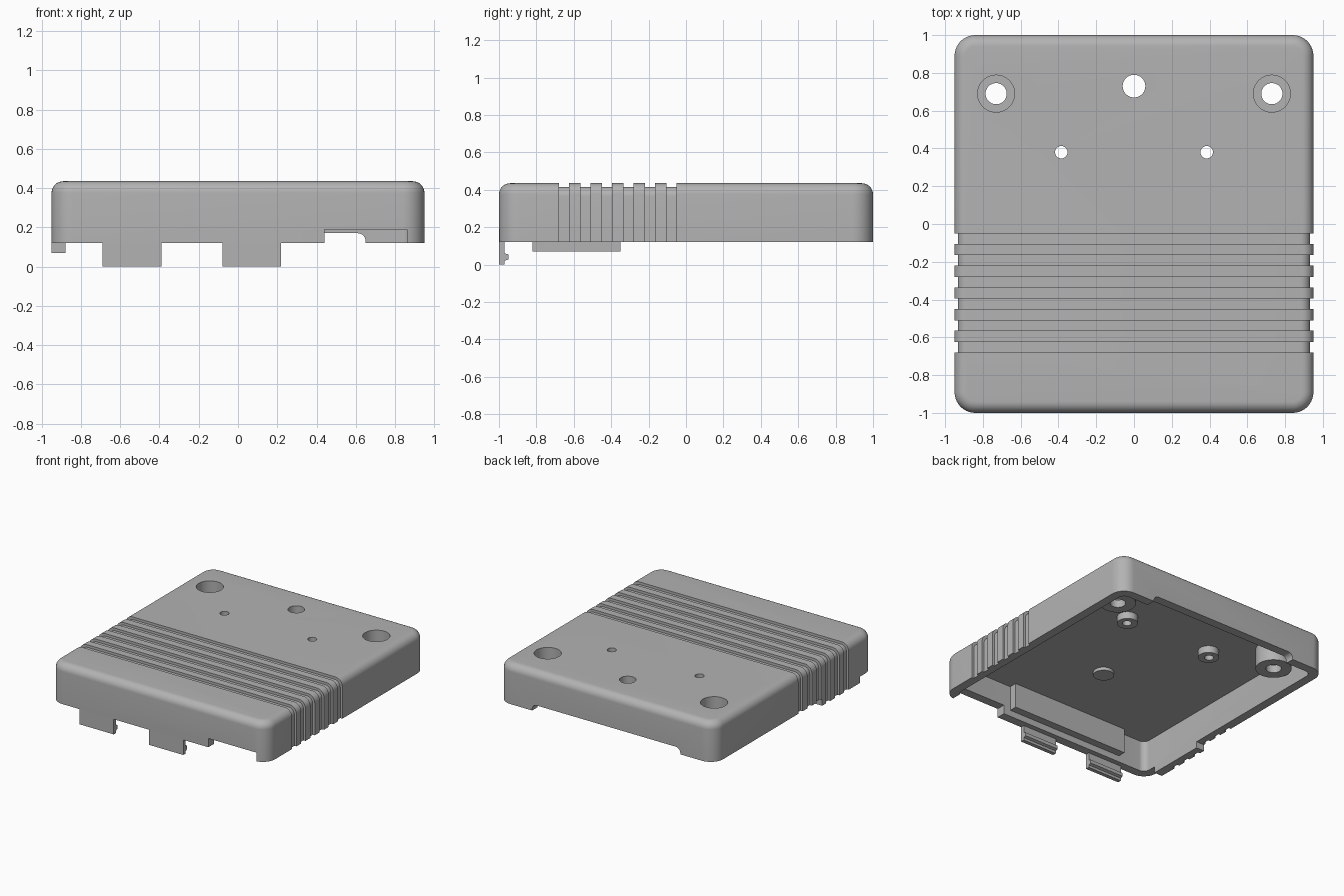
import bpy, bmesh
from mathutils import Matrix, Vector

if "Cube" in bpy.data.objects:
    bpy.data.objects.remove(bpy.data.objects["Cube"], do_unlink=True)

grey = bpy.data.materials.new("light_grey_plastic")
grey.use_nodes = True
COLOR = (0.45, 0.45, 0.45, 1)
grey.diffuse_color = COLOR
grey.node_tree.nodes["Principled BSDF"].inputs["Base Color"].default_value = COLOR


def finish(bm, name):
    mesh = bpy.data.meshes.new(name)
    bmesh.ops.recalc_face_normals(bm, faces=bm.faces)
    bm.to_mesh(mesh)
    bm.free()
    mesh.materials.append(grey)
    obj = bpy.data.objects.new(name, mesh)
    bpy.context.collection.objects.link(obj)
    return obj


def add_box(bm, x0, x1, y0, y1, z0, z1):
    size = Matrix.Diagonal((x1 - x0, y1 - y0, z1 - z0, 1))
    mid = Matrix.Translation(((x0 + x1) / 2, (y0 + y1) / 2, (z0 + z1) / 2))
    return bmesh.ops.create_cube(bm, size=1, matrix=mid @ size)["verts"]


def box(name, *bounds):
    bm = bmesh.new()
    add_box(bm, *bounds)
    return finish(bm, name)


def bevel_edges(bm, edges, radius, segments):
    bmesh.ops.bevel(bm, geom=edges, offset=radius, segments=segments,
                    affect='EDGES', profile=0.5)


def rounded_box(name, bounds, corner, rim=0, axis=2):
    """Box with its edges along one axis rounded, then optionally its top rim."""
    bm = bmesh.new()
    add_box(bm, *bounds)
    along = [e for e in bm.edges
             if abs((e.verts[0].co - e.verts[1].co).normalized()[axis]) > 0.9]
    bevel_edges(bm, along, corner, 10)
    if rim:
        top = max(v.co.z for v in bm.verts)
        bevel_edges(bm, [e for e in bm.edges
                         if all(v.co.z > top - 1e-4 for v in e.verts)], rim, 8)
    return finish(bm, name)


def cylinder(name, x, y, r, z0, z1):
    bm = bmesh.new()
    bmesh.ops.create_cone(bm, cap_ends=True, segments=40, radius1=r, radius2=r,
                          depth=z1 - z0,
                          matrix=Matrix.Translation((x, y, (z0 + z1) / 2)))
    return finish(bm, name)


def combine(target, tool, operation):
    mod = target.modifiers.new("combine", 'BOOLEAN')
    mod.operation, mod.solver, mod.object = operation, 'EXACT', tool
    bpy.context.view_layer.objects.active = target
    bpy.ops.object.modifier_apply(modifier=mod.name)
    bpy.data.objects.remove(tool, do_unlink=True)


def cut(target, tool):
    combine(target, tool, 'DIFFERENCE')


def join(target, tool):
    combine(target, tool, 'UNION')


BOTTOM, TOP, CEILING = 0.12, 0.435, 0.365

# Outer shell with the side skirt
shell = rounded_box("case_shell", (-0.95, 0.95, -1, 1, BOTTOM, TOP), 0.11, 0.06)
join(shell, box("skirt", -0.95, -0.88, -0.82, -0.35, 0.07, 0.2))

# Grip grooves wrapping over the top and both sides
bm = bmesh.new()
for i in range(6):
    y = -0.68 + 0.115 * i
    add_box(bm, -1.1, 1.1, y, y + 0.055, 0.01, 0.6)
grooves = finish(bm, "grooves")
cut(grooves, rounded_box("core", (-0.932, 0.932, -1.2, 1.2, -0.1, 0.415), 0.05, axis=1))
cut(shell, grooves)

# Hollow inside, front and back cable openings
cut(shell, rounded_box("cavity", (-0.88, 0.88, -0.93, 0.93, -0.1, CEILING), 0.05))
cut(shell, box("front_opening", 0.44, 0.86, -1.1, -0.9, 0, 0.19))
cut(shell, rounded_box("back_opening", (-0.65, 0.65, 0.9, 1.1, 0, 0.17), 0.04, axis=1))

# Thick rib behind the front wall
join(shell, box("front_rib", -0.64, 0.38, -0.95, -0.87, 0.17, 0.39))

# Screw posts, standoffs and the small centre pad
for side in (-1, 1):
    join(shell, cylinder("post", side * 0.73, 0.69, 0.13, 0.21, 0.4))
    join(shell, cylinder("standoff", side * 0.38, 0.38, 0.075, 0.31, 0.4))
join(shell, cylinder("pad", 0, -0.34, 0.075, 0.34, 0.4))

# Holes through the top
for side in (-1, 1):
    cut(shell, cylinder("counterbore", side * 0.73, 0.69, 0.098, 0.27, 0.6))
    cut(shell, cylinder("screw_hole", side * 0.73, 0.69, 0.056, 0, 0.6))
    cut(shell, cylinder("pin_hole", side * 0.385, 0.38, 0.033, 0, 0.6))
cut(shell, cylinder("centre_hole", 0, 0.73, 0.06, 0, 0.6))

# Snap tabs with a small hook on the inside
HOOK = [(-1, 0), (-0.97, 0), (-0.97, 0.02), (-0.95, 0.028), (-0.95, 0.055),
        (-0.97, 0.06), (-0.97, BOTTOM), (-1, BOTTOM)]
for name, x0 in (("right_snap_tab", -0.69), ("left_snap_tab", -0.08)):
    bm = bmesh.new()
    face = bm.faces.new([bm.verts.new((x0, y, z)) for y, z in HOOK])
    ext = bmesh.ops.extrude_face_region(bm, geom=[face])["geom"]
    bmesh.ops.translate(bm, vec=Vector((0.3, 0, 0)),
                        verts=[g for g in ext if isinstance(g, bmesh.types.BMVert)])
    finish(bm, name)

# Smooth rounded parts, keeping edges sharp
bpy.ops.object.select_all(action='DESELECT')
shell.select_set(True)
bpy.context.view_layer.objects.active = shell
bpy.ops.object.shade_smooth_by_angle(angle=0.6)
